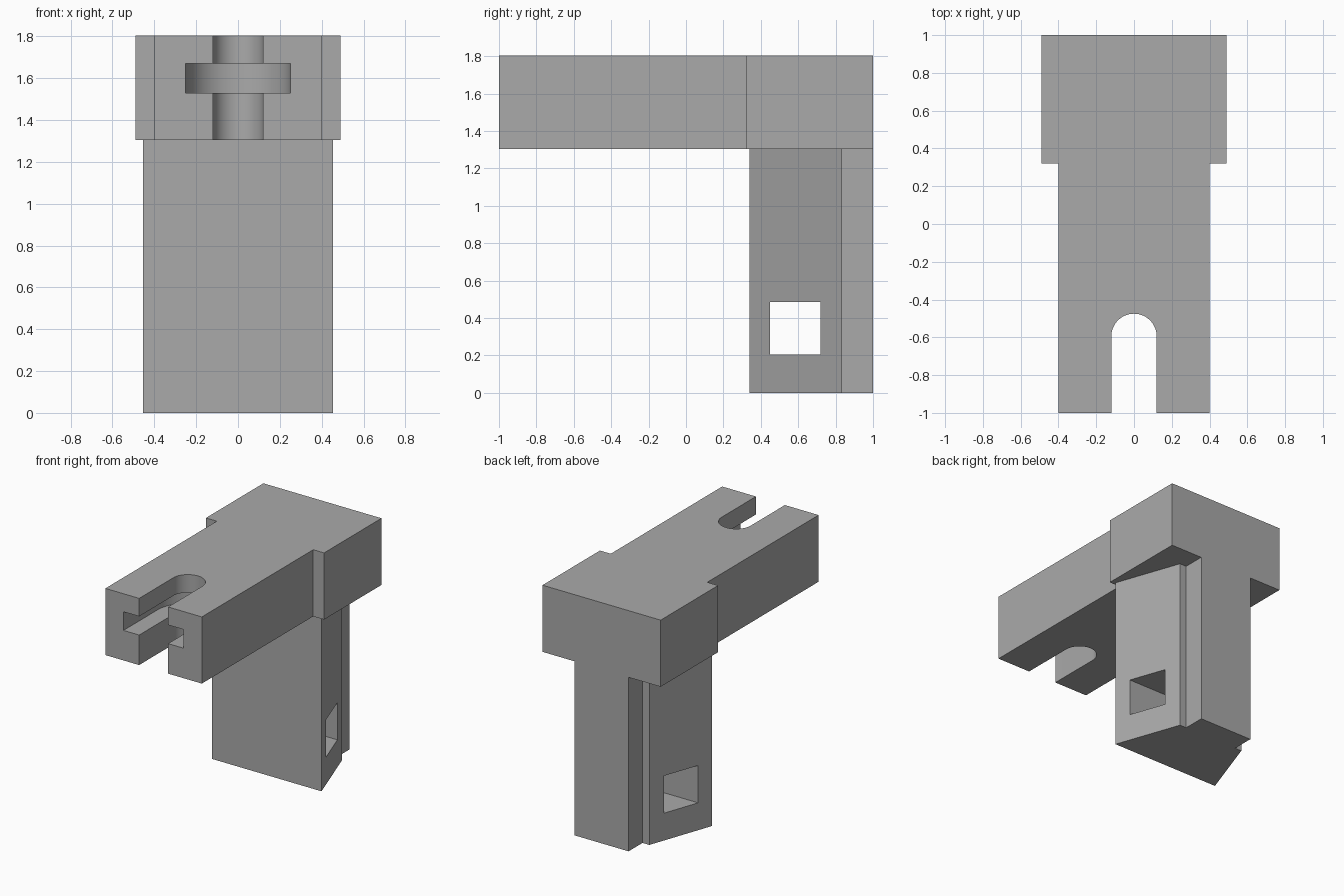
import bpy
import bmesh
import math

cube = bpy.data.objects.get("Cube")
if cube:
    bpy.data.objects.remove(cube, do_unlink=True)

grey = bpy.data.materials.new("plain_grey")
grey.use_nodes = True
COLOUR = (0.4, 0.4, 0.4, 1.0)
grey.diffuse_color = COLOUR
grey.node_tree.nodes["Principled BSDF"].inputs["Base Color"].default_value = COLOUR

BEAM_BOTTOM, BEAM_TOP = 1.305, 1.805


def prism(name, outline, z0, z1):
    """Extrude a plan outline from z0 up to z1."""
    bm = bmesh.new()
    base = bm.faces.new([bm.verts.new((x, y, z0)) for x, y in outline])
    top = bmesh.ops.extrude_face_region(bm, geom=[base])["geom"]
    verts = [v for v in top if isinstance(v, bmesh.types.BMVert)]
    bmesh.ops.translate(bm, vec=(0, 0, z1 - z0), verts=verts)
    bmesh.ops.recalc_face_normals(bm, faces=bm.faces)
    mesh = bpy.data.meshes.new(name)
    bm.to_mesh(mesh)
    bm.free()
    mesh.materials.append(grey)
    obj = bpy.data.objects.new(name, mesh)
    bpy.context.collection.objects.link(obj)
    return obj


def mirrored(half):
    """Close a right-hand half outline with its mirror image."""
    return half + [(-x, y) for x, y in reversed(half)]


def slot_outline(radius, centre_y=-0.595, steps=32):
    """Open-ended slot with a round inner end."""
    arc = [(radius * math.cos(math.pi * i / steps),
            centre_y + radius * math.sin(math.pi * i / steps))
           for i in range(steps + 1)]
    return [(radius, -1.1)] + arc + [(-radius, -1.1)]


def cut(target, cutter):
    """Subtract the cutter from the target and discard it."""
    cutter.hide_render = True
    mod = target.modifiers.new("cut", 'BOOLEAN')
    mod.operation = 'DIFFERENCE'
    mod.solver = 'EXACT'
    mod.object = cutter
    bpy.ops.object.select_all(action='DESELECT')
    bpy.context.view_layer.objects.active = target
    target.select_set(True)
    bpy.ops.object.modifier_apply(modifier=mod.name)
    bpy.data.objects.remove(cutter, do_unlink=True)


# Beam with a wider head at the back
beam = prism("beam", mirrored([(0.4, -1), (0.4, 0.32), (0.49, 0.32), (0.49, 1)]),
             BEAM_BOTTOM, BEAM_TOP)

# T-shaped slot: narrow through cut plus wide undercut
cut(beam, prism("slot_cutter", slot_outline(0.12), 1.2, 1.9))
cut(beam, prism("undercut_cutter", slot_outline(0.25), 1.53, 1.67))

# Tapered post with stepped back corners
post = prism("post", mirrored([(0.455, 0.34), (0.28, 0.835), (0.224, 0.835), (0.224, 1)]),
             0, BEAM_BOTTOM)

# Square hole straight through the post
cut(post, prism("hole_cutter", mirrored([(0.6, 0.45), (0.6, 0.72)]), 0.205, 0.485))

# Smooth the slot ends, keep the corners sharp
for obj in (beam, post):
    bpy.ops.object.select_all(action='DESELECT')
    bpy.context.view_layer.objects.active = obj
    obj.select_set(True)
    bpy.ops.object.shade_smooth_by_angle(angle=math.radians(30))
